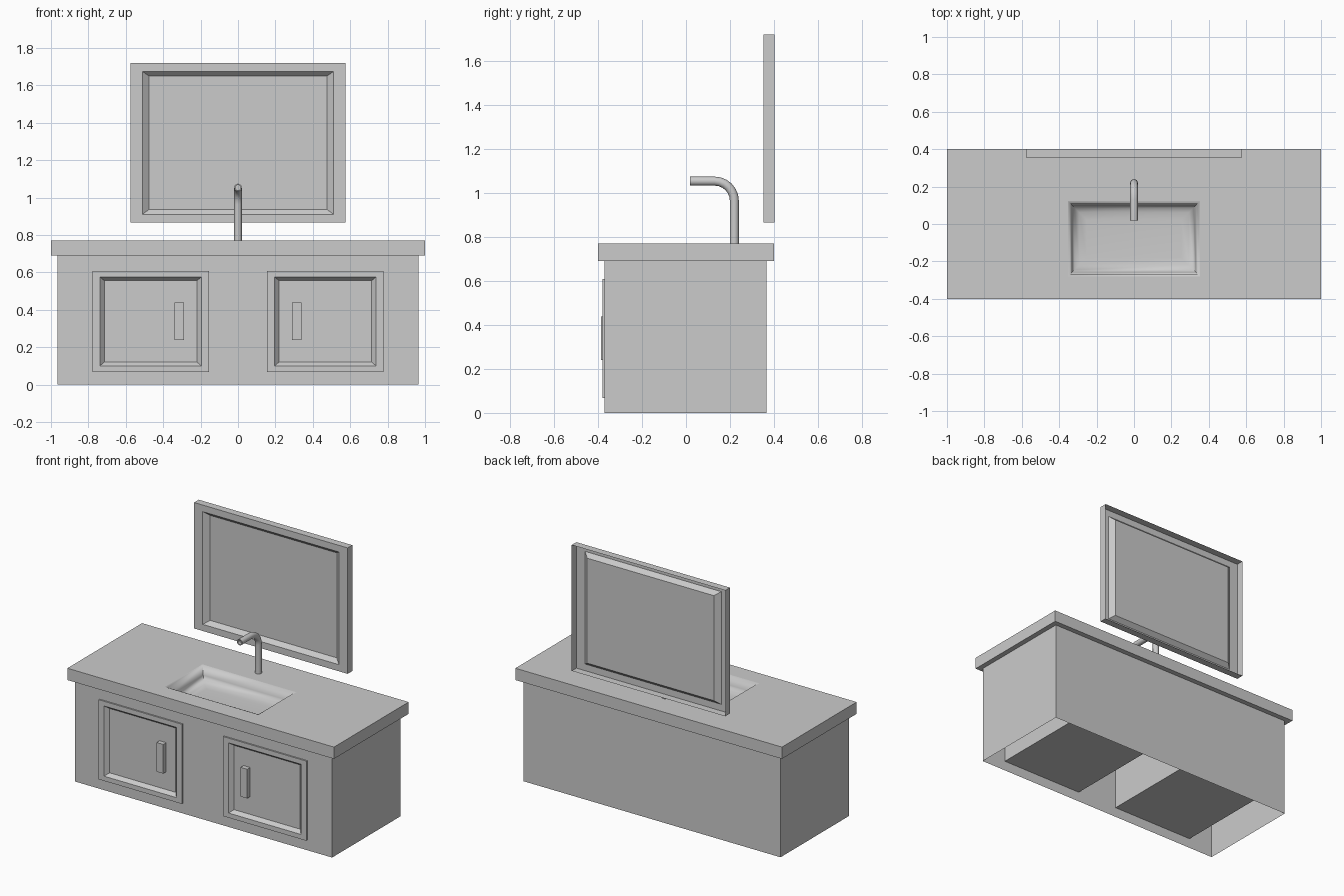
import bpy, bmesh, math
from mathutils import Vector

if "Cube" in bpy.data.objects:
    bpy.data.objects.remove(bpy.data.objects["Cube"])


def finish(name, bm, smooth=None):
    bmesh.ops.remove_doubles(bm, verts=bm.verts, dist=1e-5)
    bmesh.ops.recalc_face_normals(bm, faces=bm.faces)
    me = bpy.data.meshes.new(name)
    bm.to_mesh(me)
    bm.free()
    ob = bpy.data.objects.new(name, me)
    bpy.context.collection.objects.link(ob)
    if smooth:
        bpy.ops.object.select_all(action='DESELECT')
        ob.select_set(True)
        bpy.context.view_layer.objects.active = ob
        bpy.ops.object.shade_smooth_by_angle(angle=math.radians(smooth))
    return ob


def loft(bm, rings, cap_start=False, cap_end=False):
    """Join loops of points with quads."""
    loops = [[bm.verts.new(p) for p in r] for r in rings]
    n = len(loops[0])
    for a, b in zip(loops, loops[1:]):
        for i in range(n):
            bm.faces.new((a[i], a[(i + 1) % n], b[(i + 1) % n], b[i]))
    if cap_start:
        bm.faces.new(loops[0][::-1])
    if cap_end:
        bm.faces.new(loops[-1])


def rect_z(cy, hx, hy, z):
    return [(-hx, cy - hy, z), (hx, cy - hy, z), (hx, cy + hy, z), (-hx, cy + hy, z)]


def rect_y(cx, cz, hx, hz, y):
    return [(cx - hx, y, cz - hz), (cx + hx, y, cz - hz), (cx + hx, y, cz + hz), (cx - hx, y, cz + hz)]


# Cabinet: open underneath, front wall with two door openings
X, YF, YB, ZT = 0.965, -0.37, 0.365, 0.69
DX, DZ, DHX, DHZ = 0.467, 0.338, 0.312, 0.27
bm = bmesh.new()
xs = [-X, -DX - DHX, -DX + DHX, DX - DHX, DX + DHX, X]
zs = [0, DZ - DHZ, DZ + DHZ, ZT]
for i in range(5):
    for k in range(3):
        if k == 1 and i in (1, 3):
            continue
        bm.faces.new([bm.verts.new((x, YF, z)) for x, z in (
            (xs[i], zs[k]), (xs[i + 1], zs[k]), (xs[i + 1], zs[k + 1]), (xs[i], zs[k + 1]))])
for pts in (((X, YF), (X, YB)), ((X, YB), (-X, YB)), ((-X, YB), (-X, YF))):
    (x0, y0), (x1, y1) = pts
    bm.faces.new([bm.verts.new(p) for p in ((x0, y0, 0), (x1, y1, 0), (x1, y1, ZT), (x0, y0, ZT))])
finish("cabinet", bm)

# Countertop with sink opening
SY, SX, SH = -0.079, 0.353, 0.201
bm = bmesh.new()
loft(bm, [rect_z(-0.003, X, 0.367, 0.69), rect_z(0, 1, 0.4, 0.69),
          rect_z(0, 1, 0.4, 0.77), rect_z(SY, SX, SH, 0.77)])
finish("countertop", bm)

# Sink basin with rounded foot
bm = bmesh.new()
loft(bm, [rect_z(SY, SX - d, SH - d, z) for d, z in
          ((0, 0.77), (0.012, 0.765), (0.022, 0.71), (0.035, 0.685), (0.06, 0.672), (0.1, 0.668))],
     cap_end=True)
ob = finish("sink_basin", bm, 75)
ob.data.flip_normals() if ob.data.polygons[-1].normal.z < 0 else None

# Doors with recessed panels, their compartments, and handles
for side, s in (("left", -1), ("right", 1)):
    bm = bmesh.new()
    loft(bm, [rect_y(s * DX, DZ, DHX, DHZ, 0.3), rect_y(s * DX, DZ, DHX, DHZ, -0.38),
              rect_y(s * DX, DZ, 0.272, 0.238, -0.38), rect_y(s * DX, DZ, 0.248, 0.218, -0.355)],
         cap_start=True, cap_end=True)
    finish(side + "_door", bm)
    bm = bmesh.new()
    loft(bm, [rect_y(s * 0.315, 0.339, 0.025, 0.099, y) for y in (-0.35, -0.387)],
         cap_start=True, cap_end=True)
    finish(side + "_handle", bm)

# Mirror: framed shell, open at the back
bm = bmesh.new()
loft(bm, [rect_y(0, 1.293, 0.576, 0.427, 0.402), rect_y(0, 1.293, 0.576, 0.427, 0.352),
          rect_y(0, 1.293, 0.511, 0.382, 0.352), rect_y(0, 1.293, 0.475, 0.356, 0.38)], cap_end=True)
finish("mirror", bm)

# Faucet: bent tube with a recessed outlet
R, B = 0.0205, 0.09
path = [(0.22, 0.765, 0, R)]
for i in range(7):
    a = math.radians(15 * i)
    path.append((0.22 - B + B * math.cos(a), 1.054 - B + B * math.sin(a), a, R))
h = math.pi / 2
path += [(0.018, 1.054, h, R), (0.018, 1.054, h, 0.014), (0.04, 1.054, h, 0.014)]
rings = []
for y, z, a, r in path:
    side, out = Vector((1, 0, 0)), Vector((0, math.cos(a), math.sin(a)))
    rings.append([Vector((0, y, z)) + r * (math.cos(t) * side + math.sin(t) * out)
                  for t in (2 * math.pi * k / 16 for k in range(16))])
bm = bmesh.new()
loft(bm, rings, cap_end=True)
finish("faucet", bm, 40)
